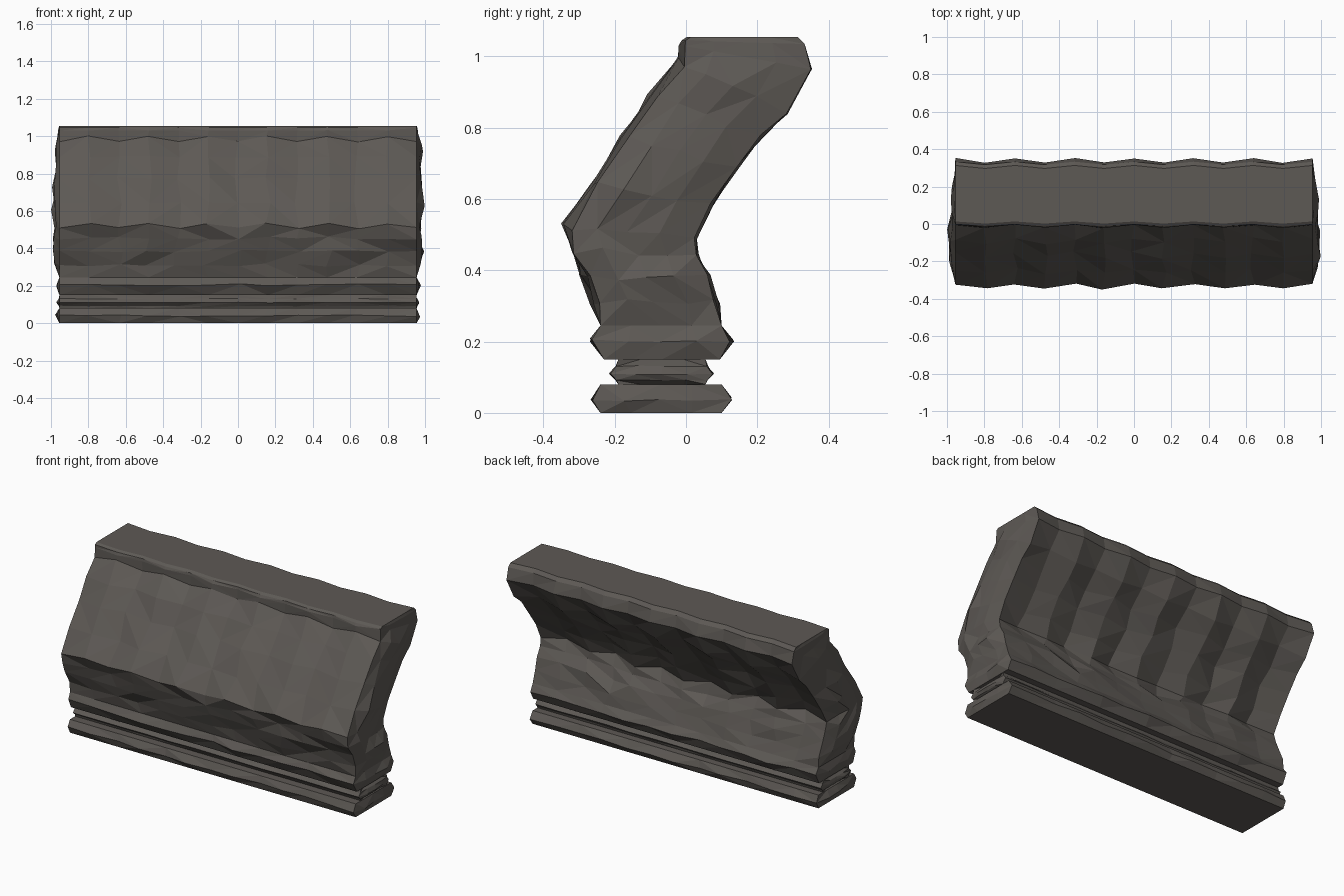
import bpy, bmesh, random

if "Cube" in bpy.data.objects:
    bpy.data.objects.remove(bpy.data.objects["Cube"])

random.seed(7)
HALF, COLS = 0.955, 13
MIDS = (0.25, 0.5, 0.75)

stone = bpy.data.materials.new("dark_stone")
stone.diffuse_color = (0.11, 0.10, 0.09, 1)
stone.use_nodes = True
stone.node_tree.nodes["Principled BSDF"].inputs["Base Color"].default_value = stone.diffuse_color


def ring(bm, yf, zf, yb, zb, wave, rough, bulge, zwave=0.0):
    """One closed loop round the block: front edge, right end, back edge, left end."""
    r = lambda k=1.0: random.uniform(-k, k) * rough
    pts = []

    def edge(y, z, wave_k):
        row = []
        for i in range(COLS):
            s = 1 if i % 2 == 0 else -1
            x = -HALF + 2 * HALF * i / (COLS - 1)
            if 0 < i < COLS - 1:
                x += r(2)
            row.append((x, y + wave * wave_k * s + r(), z - zwave * s + r(0.7)))
        return row

    def end(side):
        row = []
        for t in MIDS:
            b = bulge * (random.uniform(0.3, 1.0) if rough else 1.0)
            row.append((side * (HALF + b), yf + (yb - yf) * t + r(),
                        zf + (zb - zf) * t + r()))
        return row

    pts += edge(yf, zf, 0.7) + end(1)
    pts += edge(yb, zb, 1.0)[::-1] + end(-1)[::-1]
    return [bm.verts.new(p) for p in pts]


def loft(name, rungs, cap_first=False, cap_last=False):
    bm = bmesh.new()
    rings = [ring(bm, *g) for g in rungs]
    n = len(rings[0])
    for a, b in zip(rings, rings[1:]):
        for k in range(n):
            q = [a[k], a[(k + 1) % n], b[(k + 1) % n], b[k]]
            # rough split of every quad into two facets
            if random.random() < 0.5:
                bm.faces.new((q[0], q[1], q[2]))
                bm.faces.new((q[0], q[2], q[3]))
            else:
                bm.faces.new((q[0], q[1], q[3]))
                bm.faces.new((q[1], q[2], q[3]))
    if cap_first:
        bm.faces.new(rings[0][::-1])
    if cap_last:
        bm.faces.new(rings[-1])
    me = bpy.data.meshes.new(name)
    bm.to_mesh(me)
    bm.free()
    me.materials.append(stone)
    ob = bpy.data.objects.new(name, me)
    bpy.context.collection.objects.link(ob)
    return ob


# front y, front z, back y, back z, scallop, roughness, end bulge, edge zigzag
# Moulded base: foot, grooved neck and upper band
loft("moulded_base", [
    (-.24, 0, .10, 0, 0, 0, 0),
    (-.262, .04, .122, .04, .002, .008, .025),
    (-.24, .08, .10, .08, 0, 0, 0),
    (-.19, .08, .055, .08, 0, 0, -.02),
    (-.195, .092, .06, .092, 0, .003, .005),
    (-.213, .11, .076, .11, 0, .003, .018),
    (-.195, .13, .06, .13, 0, .003, .005),
    (-.19, .15, .055, .15, 0, 0, -.02),
    (-.23, .15, .095, .15, 0, 0, 0),
    (-.262, .205, .125, .205, .002, .008, .025),
    (-.24, .245, .10, .245, 0, 0, 0),
], cap_first=True)

# Carved block: rough lower courses, leaning scalloped slab, flat top
loft("carved_slab", [
    (-.24, .245, .10, .245, 0, 0, 0),
    (-.258, .31, .082, .31, .004, .014, .03),
    (-.285, .385, .053, .385, .004, .014, .045),
    (-.308, .455, .025, .445, .006, .012, .035),
    (-.335, .520, .008, .500, .018, .006, .03, .012),
    (-.255, .645, .055, .585, .018, .008, .045),
    (-.165, .775, .125, .690, .018, .008, .04),
    (-.09, .890, .190, .775, .018, .008, .025),
    (-.012, .985, .270, .855, .012, .004, .035, .014),
    (-.012, 1.03, .340, .965, .012, .002, .015),
    (-.007, 1.045, .325, 1.035, .008, 0, .005),
    (.008, 1.055, .305, 1.055, .008, 0, 0),
], cap_last=True)
